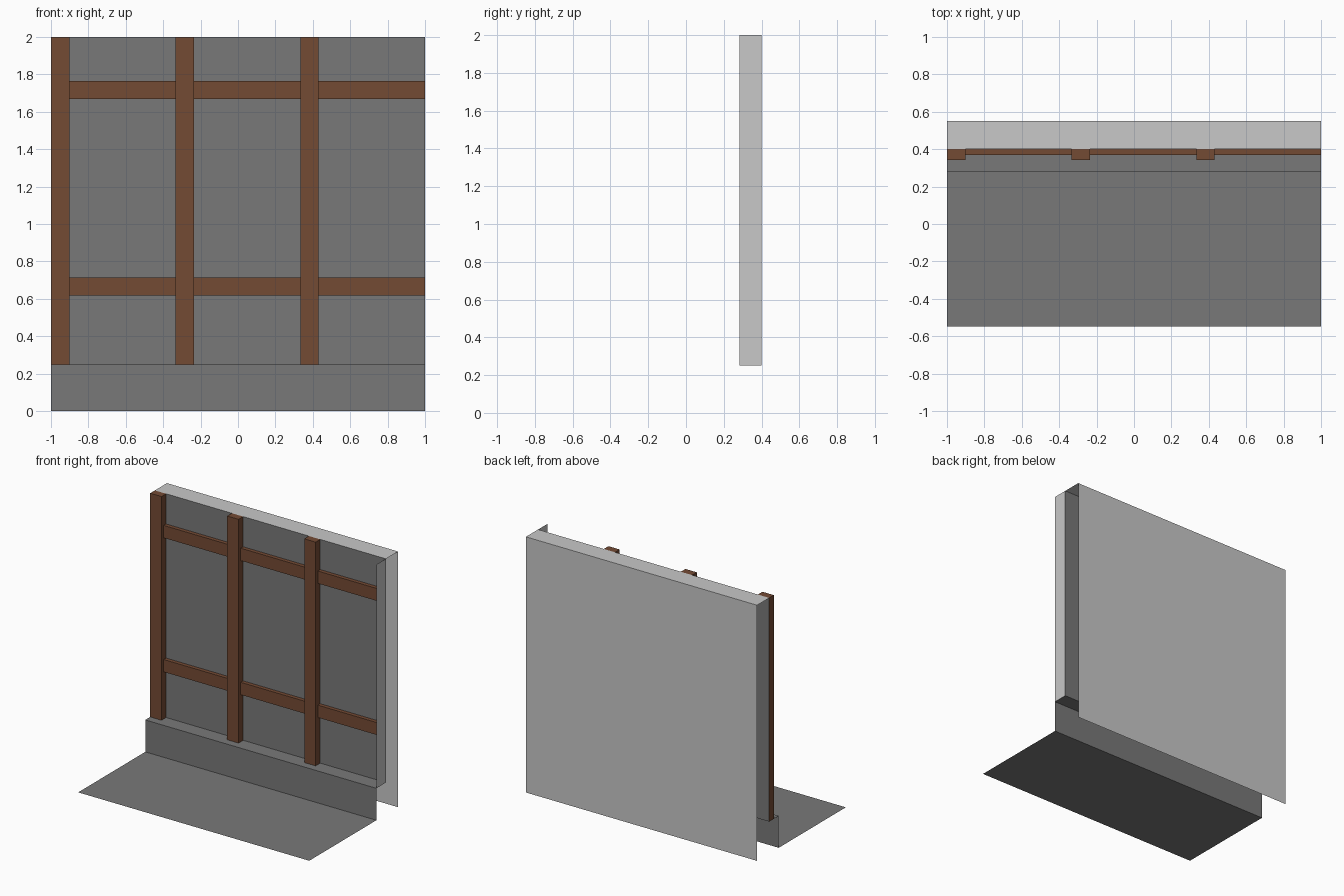
import bpy, bmesh
from mathutils import Vector

if "Cube" in bpy.data.objects:
    bpy.data.objects.remove(bpy.data.objects["Cube"])


def material(name, rgb):
    m = bpy.data.materials.new(name)
    m.diffuse_color = (*rgb, 1)
    m.use_nodes = True
    m.node_tree.nodes["Principled BSDF"].inputs["Base Color"].default_value = m.diffuse_color
    return m


dark = material("dark grey", (0.19, 0.19, 0.19))
light = material("light grey", (0.58, 0.58, 0.58))
brown = material("brown wood", (0.174, 0.069, 0.034))


def finish(name, bm, mat):
    me = bpy.data.meshes.new(name)
    bm.to_mesh(me)
    bm.free()
    me.materials.append(mat)
    ob = bpy.data.objects.new(name, me)
    bpy.context.collection.objects.link(ob)
    return ob


def ribbon(name, profile, mat):
    """Sweep an open (y, z) profile across the full width of the tile."""
    bm = bmesh.new()
    rows = [[bm.verts.new((x, y, z)) for x in (-1, 1)] for y, z in profile]
    for a, b in zip(rows, rows[1:]):
        bm.faces.new((a[0], a[1], b[1], b[0]))
    return finish(name, bm, mat)


def timber(name, x0, x1, y0, z0, z1, open_sides):
    """Box against the wall, without the faces hidden by its neighbours."""
    bm = bmesh.new()
    bmesh.ops.create_cube(bm, size=1)
    bmesh.ops.recalc_face_normals(bm, faces=bm.faces)
    hidden = [f for f in bm.faces
              if any(f.normal.dot(Vector(d)) > 0.9 for d in open_sides)]
    bmesh.ops.delete(bm, geom=hidden, context='FACES')
    for v in bm.verts:
        v.co = (x0 if v.co.x < 0 else x1,
                y0 if v.co.y < 0 else WALL,
                z0 if v.co.z < 0 else z1)
    return finish(name, bm, brown)


BACK, WALL, STEP = 0.55, 0.40, 0.282
LEDGE, TOP = 0.25, 2.0

# Floor, plinth, ledge and inner wall face
ribbon("floor_and_inner_wall",
       [(-0.547, 0), (STEP, 0), (STEP, LEDGE), (WALL, LEDGE), (WALL, TOP)], dark)
# Wall top and outer face
ribbon("wall_top_and_back", [(WALL, TOP), (BACK, TOP), (BACK, 0)], light)

# Thin end panel standing on the ledge at the right
bm = bmesh.new()
bm.faces.new([bm.verts.new((1, y, z)) for y, z in
              ((STEP, LEDGE), (WALL, LEDGE), (WALL, TOP), (STEP, TOP))])
finish("end_panel", bm, light)

# Three posts, each followed by two rails running to the next post
WIDTH, PITCH = 0.098, 2 / 3
for i in range(3):
    x = -1 + i * PITCH
    timber(f"post_{i + 1}", x, x + WIDTH, 0.343, LEDGE, TOP,
           [(0, 1, 0), (0, 0, -1)])
    for j, z in enumerate((0.618, 1.667)):
        timber(f"rail_{i + 1}_{j + 1}", x + WIDTH, x + PITCH, 0.37, z, z + 0.097,
               [(0, 1, 0), (1, 0, 0), (-1, 0, 0)])
